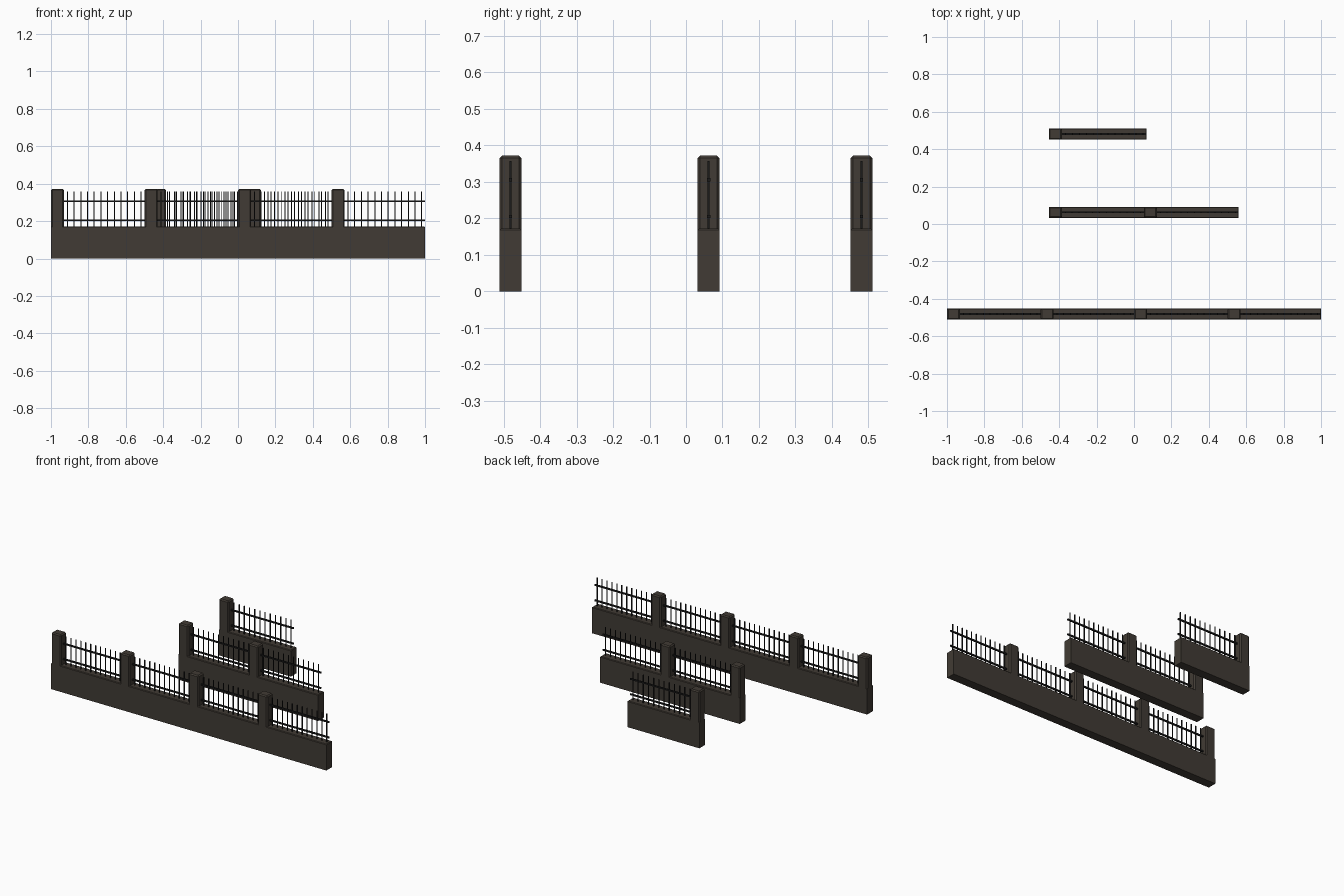
import bpy, bmesh
from mathutils import Matrix, Vector

if "Cube" in bpy.data.objects:
    bpy.data.objects.remove(bpy.data.objects["Cube"])

def material(name, rgb):
    m = bpy.data.materials.new(name)
    m.diffuse_color = (*rgb, 1)
    m.use_nodes = True
    m.node_tree.nodes["Principled BSDF"].inputs["Base Color"].default_value = m.diffuse_color
    return m

STONE = material("dark_stone", (0.053, 0.044, 0.035))
IRON = material("black_iron", (0.011, 0.011, 0.011))

DEPTH, WALL_H, POST_H, POST_W = 0.06, 0.172, 0.372, 0.07
BARS = 12

def add_box(bm, x0, x1, y0, y1, z0, z1):
    size = Matrix.Diagonal((x1 - x0, y1 - y0, z1 - z0, 1))
    pos = Matrix.Translation(((x0 + x1) / 2, (y0 + y1) / 2, (z0 + z1) / 2))
    return bmesh.ops.create_cube(bm, size=1, matrix=pos @ size)["verts"]

def chamfer(bm, verts, width, rule):
    edges = {e for v in verts for e in v.link_edges}
    bmesh.ops.bevel(bm, geom=[e for e in edges if rule(e)], offset=width,
                    segments=1, affect='EDGES')

def finish(bm, name, mat):
    mesh = bpy.data.meshes.new(name)
    bm.to_mesh(mesh)
    bm.free()
    mesh.materials.append(mat)
    bpy.context.collection.objects.link(bpy.data.objects.new(name, mesh))

def fence(label, x0, x1, y, panels):
    h, pitch = DEPTH / 2, (x1 - x0) / panels
    # low wall with softened top edges
    bm = bmesh.new()
    v = add_box(bm, x0, x1, y - h, y + h, 0, WALL_H)
    chamfer(bm, v, 0.004, lambda e: all(p.co.z > 0.1 for p in e.verts))
    finish(bm, label + "_wall", STONE)

    # posts, chamfered on the top and upright edges
    bm = bmesh.new()
    for i in range(panels):
        px = x0 + i * pitch
        v = add_box(bm, px, px + POST_W, y - h, y + h, WALL_H - 0.006, POST_H)
        chamfer(bm, v, 0.007, lambda e: any(p.co.z > 0.3 for p in e.verts))
    finish(bm, label + "_posts", STONE)

    # railings: two rails and upright bars in each panel
    bm = bmesh.new()
    for i in range(panels):
        a, b = x0 + i * pitch + POST_W, x0 + (i + 1) * pitch
        for z in (0.205, 0.306):
            add_box(bm, a - 0.005, b, y - 0.0045, y + 0.0045, z - 0.0045, z + 0.0045)
        step = (b - a) / BARS
        for k in range(BARS):
            x = a + (k + 0.5) * step
            add_box(bm, x - 0.0026, x + 0.0026, y - 0.0026, y + 0.0026, WALL_H - 0.004, 0.357)
    finish(bm, label + "_railing", IRON)

fence("long_fence", -1.0, 1.0, -0.481, 4)
fence("medium_fence", -0.455, 0.56, 0.062, 2)
fence("short_fence", -0.455, 0.068, 0.481, 1)
